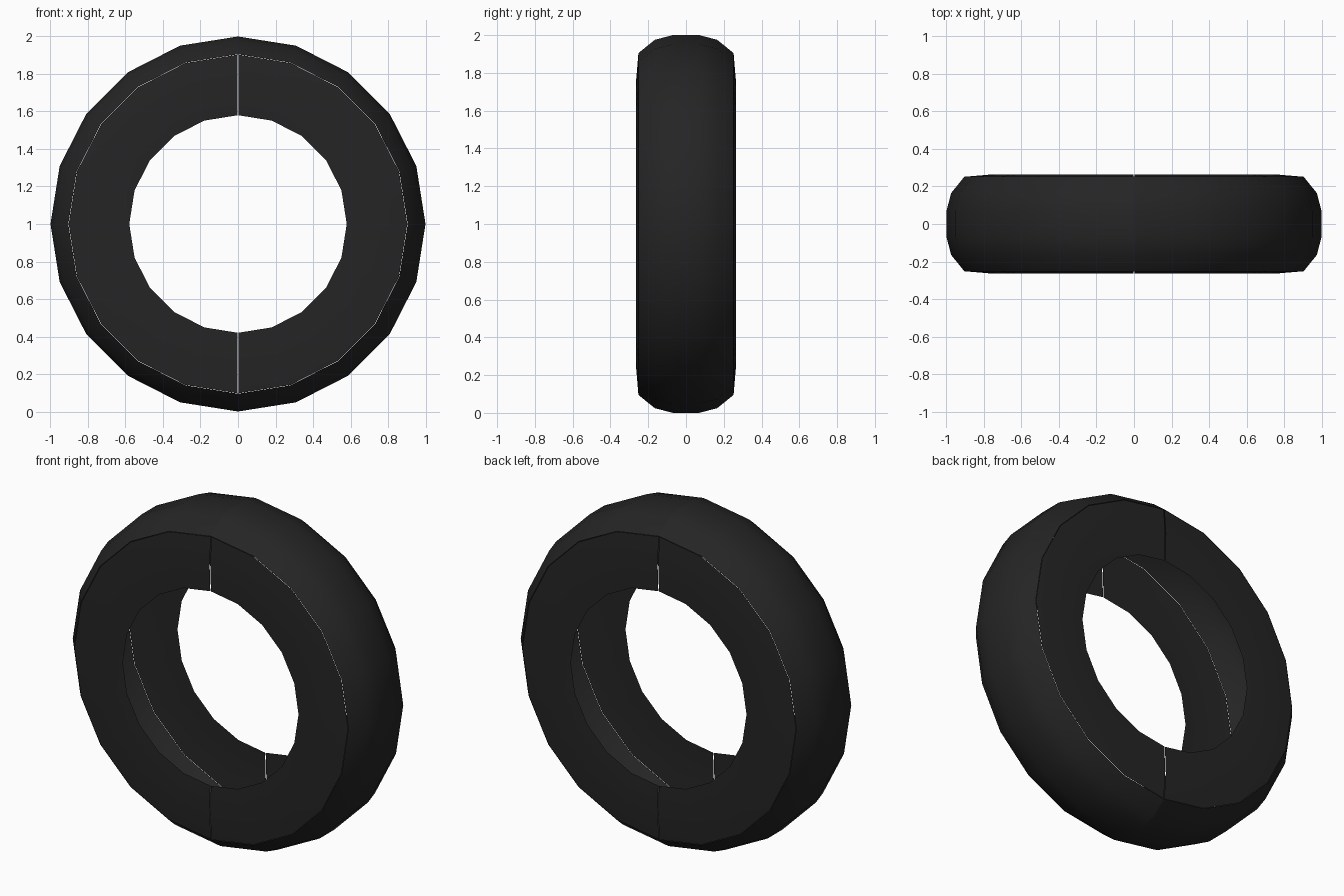
import bpy
import bmesh
from math import sin, cos, pi
from mathutils import Vector

cube = bpy.data.objects.get("Cube")
if cube:
    bpy.data.objects.remove(cube, do_unlink=True)

SIDES = 20          # facets around the full tyre
SEAM = 0.002        # hairline gap between the two halves
CORE = 0.78         # radius of the middle of the hollow tube

rubber = bpy.data.materials.new("black_rubber")
rubber.use_nodes = True
colour = (0.018, 0.018, 0.018, 1)
rubber.diffuse_color = colour
shader = rubber.node_tree.nodes["Principled BSDF"]
shader.inputs["Base Color"].default_value = colour
shader.inputs["Roughness"].default_value = 0.9


def half_sweep(name, profile, side, seam):
    """Sweep a (radius, y) profile round half a turn on one side (+1 or -1)."""
    bm = bmesh.new()
    steps = SIDES // 2
    rows = []
    for i in range(steps + 1):
        angle = pi * i / steps - pi / 2
        inset = seam if i in (0, steps) else 0
        rows.append([bm.verts.new((side * (r * cos(angle) + inset), y, 1 + r * sin(angle)))
                     for r, y in profile])
    for a, b in zip(rows, rows[1:]):
        for j in range(len(profile) - 1):
            bm.faces.new((a[j], a[j + 1], b[j + 1], b[j]))
    # Face every panel away from the core of the tube
    bm.normal_update()
    for face in bm.faces:
        c = face.calc_center_median()
        ring = Vector((c.x, 0, c.z - 1)).normalized() * CORE
        if face.normal.dot(c - ring - Vector((0, 0, 1))) < 0:
            face.normal_flip()
    mesh = bpy.data.meshes.new(name)
    bm.to_mesh(mesh)
    bm.free()
    mesh.materials.append(rubber)
    for poly in mesh.polygons:
        poly.use_smooth = True
    obj = bpy.data.objects.new(name, mesh)
    bpy.context.collection.objects.link(obj)


# Rounded tread with shoulders, and thin sidewalls that leave the inside hollow
shoulder = [(0.905, 0.252), (0.975, 0.165), (1.0, 0.07)]
tread = [(r, -y) for r, y in shoulder] + shoulder[::-1]
wall = [(0.903, 0.252), (0.75, 0.265), (0.58, 0.258)]

for side, label in ((1, "left"), (-1, "right")):
    half_sweep("tread_" + label, tread, side, 0)
    for facing, end in ((-1, "front"), (1, "back")):
        half_sweep(f"{end}_sidewall_{label}", [(r, facing * y) for r, y in wall], side, SEAM)
